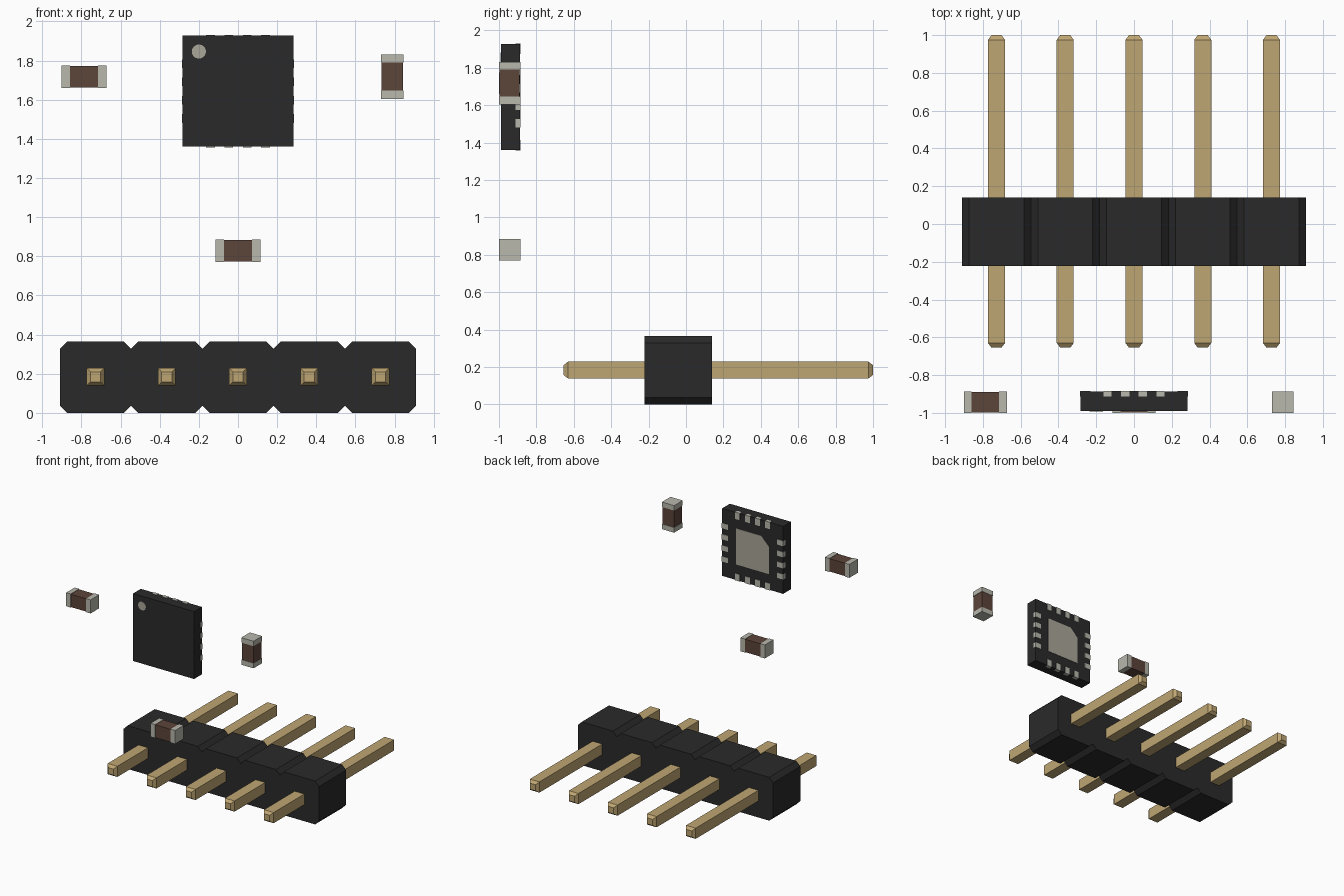
import bpy, bmesh, math
from mathutils import Vector

if "Cube" in bpy.data.objects:
    bpy.data.objects.remove(bpy.data.objects["Cube"])


def material(name, rgb):
    m = bpy.data.materials.new(name)
    m.diffuse_color = (*rgb, 1)
    m.use_nodes = True
    m.node_tree.nodes["Principled BSDF"].inputs["Base Color"].default_value = m.diffuse_color
    return m


BLACK = material("black_plastic", (0.023, 0.023, 0.023))
GOLD = material("gold_metal", (0.52, 0.38, 0.17))
BROWN = material("brown_ceramic", (0.107, 0.058, 0.042))
TIN = material("tin_metal", (0.48, 0.48, 0.42))
PAD = material("pad_metal", (0.40, 0.38, 0.32))


def finish(bm, name, mat):
    bmesh.ops.recalc_face_normals(bm, faces=bm.faces)
    me = bpy.data.meshes.new(name)
    bm.to_mesh(me)
    bm.free()
    me.materials.append(mat)
    ob = bpy.data.objects.new(name, me)
    bpy.context.collection.objects.link(ob)
    return ob


def add_box(bm, lo, hi):
    lo, hi = Vector(lo), Vector(hi)
    verts = bmesh.ops.create_cube(bm, size=1)["verts"]
    for v in verts:
        v.co = (lo + hi) / 2 + v.co * (hi - lo)


def prism(name, profile, y0, y1, mat):
    """Extrude an x-z outline along y."""
    bm = bmesh.new()
    face = bm.faces.new([bm.verts.new((x, y0, z)) for x, z in profile])
    new = bmesh.ops.extrude_face_region(bm, geom=[face])["geom"]
    for v in new:
        if isinstance(v, bmesh.types.BMVert):
            v.co.y = y1
    return finish(bm, name, mat)


# Header housing: five chamfered segments in one outline
PITCH, H, C = 0.364, 0.365, 0.037
half = PITCH / 2
centres = [(i - 2) * PITCH for i in range(5)]
bottom, top = [(-5 * half, C)], [(5 * half, H - C)]
for x in centres:
    bottom += [(x - half + C, 0), (x + half - C, 0), (x + half, C)]
for x in reversed(centres):
    top += [(x + half - C, H), (x - half + C, H), (x - half, H - C)]
prism("header_housing", bottom + top, -0.222, 0.14, BLACK)


# Header pins: square bars with tapered tips
def pin(name, x, z):
    bm = bmesh.new()
    rings = []
    for y, r in ((-0.655, 0.026), (-0.63, 0.045), (0.975, 0.045), (1.0, 0.026)):
        rings.append([bm.verts.new((x + sx * r, y, z + sz * r))
                      for sx, sz in ((-1, -1), (1, -1), (1, 1), (-1, 1))])
    for a, b in zip(rings, rings[1:]):
        for k in range(4):
            n = (k + 1) % 4
            bm.faces.new((a[k], a[n], b[n], b[k]))
    bm.faces.new(rings[0])
    bm.faces.new(rings[-1])
    finish(bm, name, GOLD)


for i, x in enumerate(centres):
    pin(f"header_pin_{i + 1}", x, 0.184)


# Capacitors: ceramic block between two slightly larger end caps
def capacitor(name, x, z, upright=False):
    yc, L, E, r = -0.943, 0.114, 0.042, 0.057

    def part(bm, a, b, t):
        if upright:
            add_box(bm, (x - t, yc - t, z + a), (x + t, yc + t, z + b))
        else:
            add_box(bm, (x + a, yc - t, z - t), (x + b, yc + t, z + t))

    bm = bmesh.new()
    part(bm, -L + E, L - E, r - 0.003)
    finish(bm, name + "_body", BROWN)
    bm = bmesh.new()
    part(bm, -L, -L + E, r)
    part(bm, L - E, L, r)
    finish(bm, name + "_end_caps", TIN)


capacitor("capacitor_left", -0.787, 1.717)
capacitor("capacitor_middle", 0, 0.828)
capacitor("capacitor_right", 0.788, 1.718, True)

# Chip body
CZ, S, FRONT, BACK = 1.644, 0.284, -0.99, -0.887
bm = bmesh.new()
add_box(bm, (-S, FRONT, CZ - S), (S, BACK, CZ + S))
finish(bm, "chip_body", BLACK)

# Chip contacts: four along each edge
bm = bmesh.new()
for k in range(4):
    o = (k - 1.5) * 0.0935
    for s in (-1, 1):
        a, b = sorted((s * (S - 0.055), s * (S + 0.003)))
        add_box(bm, (o - 0.022, -0.912, CZ + a), (o + 0.022, -0.884, CZ + b))
        add_box(bm, (a, -0.912, CZ + o - 0.022), (b, -0.884, CZ + o + 0.022))
finish(bm, "chip_contacts", TIN)

# Chip thermal pad with one clipped corner
P, K = 0.152, 0.07
prism("chip_thermal_pad",
      [(-P, CZ - P), (P, CZ - P), (P, CZ + P), (-P + K, CZ + P), (-P, CZ + P - K)],
      -0.90, -0.884, PAD)

# Round orientation mark on the chip face
prism("chip_orientation_dot",
      [(-0.2 + 0.036 * math.cos(i * math.tau / 32), 1.846 + 0.036 * math.sin(i * math.tau / 32))
       for i in range(32)], -0.992, -0.98, PAD)
